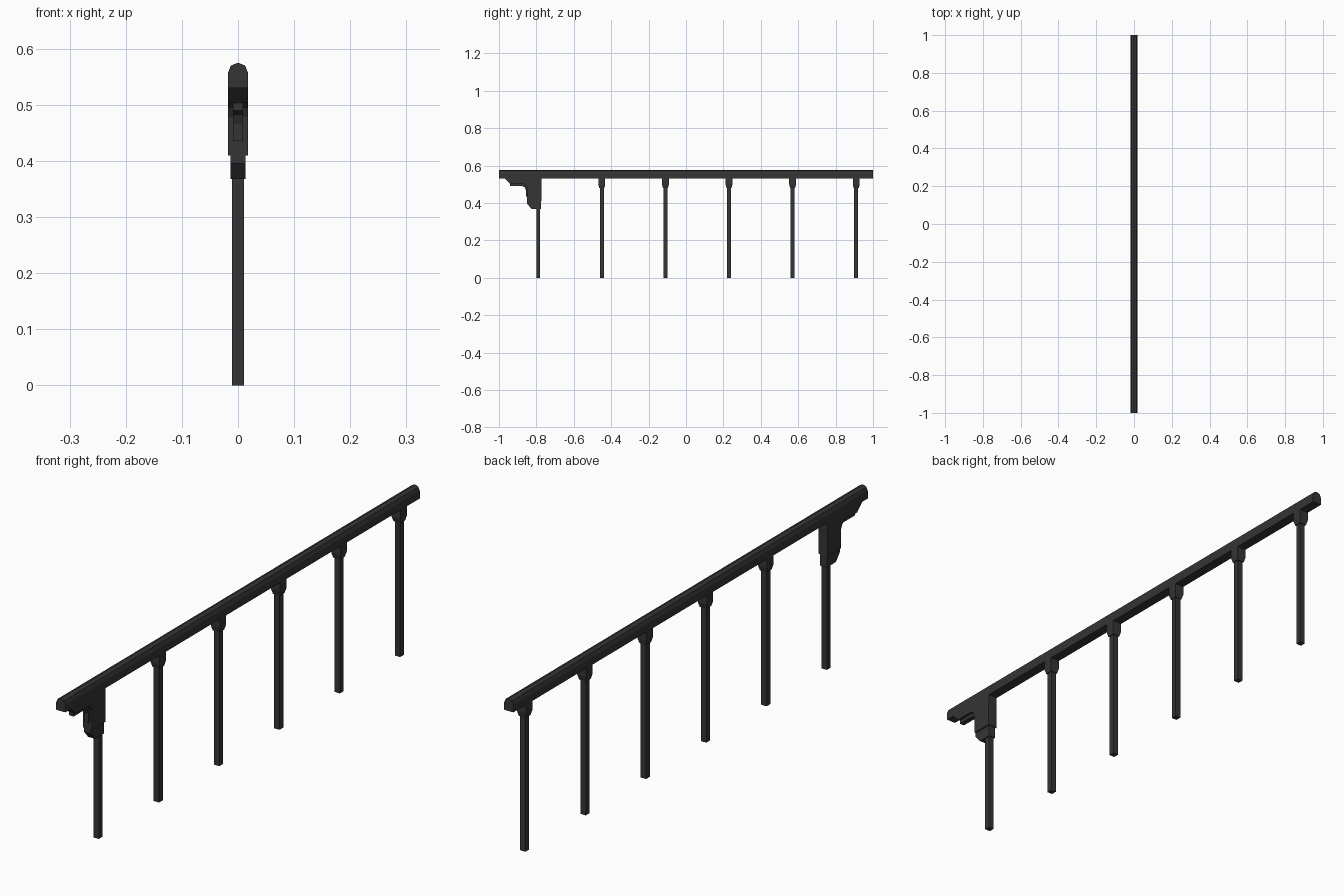
import bpy, bmesh

if "Cube" in bpy.data.objects:
    bpy.data.objects.remove(bpy.data.objects["Cube"])

mat = bpy.data.materials.new("dark_metal")
mat.diffuse_color = (0.035, 0.035, 0.035, 1)
mat.use_nodes = True
mat.node_tree.nodes["Principled BSDF"].inputs["Base Color"].default_value = mat.diffuse_color


def finish(name, bm):
    bmesh.ops.recalc_face_normals(bm, faces=bm.faces)
    me = bpy.data.meshes.new(name)
    bm.to_mesh(me)
    bm.free()
    ob = bpy.data.objects.new(name, me)
    me.materials.append(mat)
    bpy.context.collection.objects.link(ob)
    return ob


def prism(name, pts, vec):
    """Extrude a closed 3D outline along vec."""
    bm = bmesh.new()
    face = bm.faces.new([bm.verts.new(p) for p in pts])
    res = bmesh.ops.extrude_face_region(bm, geom=[face])
    verts = [g for g in res["geom"] if isinstance(g, bmesh.types.BMVert)]
    bmesh.ops.translate(bm, verts=verts, vec=vec)
    # make sure the starting outline remains as an end cap
    if not any(e.is_boundary for e in bm.edges):
        return finish(name, bm)
    bmesh.ops.holes_fill(bm, edges=[e for e in bm.edges if e.is_boundary])
    return finish(name, bm)


def side_profile(name, yz, half):
    """Plate with a side-view outline, centred on x."""
    return prism(name, [(-half, y, z) for y, z in yz], (2 * half, 0, 0))


def loft(name, y, rings):
    """Stack of square rings given as (half width, z)."""
    bm = bmesh.new()
    loops = [[bm.verts.new((sx * h, y + sy * h, z))
              for sx, sy in ((-1, -1), (1, -1), (1, 1), (-1, 1))]
             for h, z in rings]
    for a, b in zip(loops, loops[1:]):
        for i in range(4):
            j = (i + 1) % 4
            bm.faces.new((a[i], a[j], b[j], b[i]))
    bm.faces.new(loops[0])
    bm.faces.new(loops[-1])
    return finish(name, bm)


# Handrail with a rounded top
half = [(0.018, 0.53), (0.018, 0.557), (0.0125, 0.570)]
outline = half + [(0, 0.575)] + [(-x, z) for x, z in reversed(half)]
prism("handrail", [(x, -1, z) for x, z in outline], (0, 2, 0))

# Posts, each with a tapered collar below the rail
for i in range(6):
    y = -0.79 + 0.34 * i
    loft(f"post_{i + 1}", y, [(0.0105, 0), (0.0105, 0.532)])
    loft(f"collar_{i + 1}", y, [(0.0135, 0.48), (0.018, 0.498), (0.018, 0.532)])

# Front support bracket: wide body
side_profile("bracket_body", [
    (-0.97, 0.531), (-0.94, 0.503), (-0.872, 0.503), (-0.857, 0.495),
    (-0.849, 0.478), (-0.849, 0.41), (-0.773, 0.41), (-0.773, 0.531)], 0.018)

# Raised narrow rib under the bracket
side_profile("bracket_rib", [
    (-0.94, 0.51), (-0.94, 0.490), (-0.875, 0.490), (-0.862, 0.483),
    (-0.855, 0.465), (-0.855, 0.435), (-0.84, 0.435), (-0.84, 0.51)], 0.009)

# Narrower bracket foot with a sloped front
side_profile("bracket_foot", [
    (-0.849, 0.42), (-0.849, 0.395), (-0.826, 0.368), (-0.775, 0.368),
    (-0.775, 0.42)], 0.0135)
